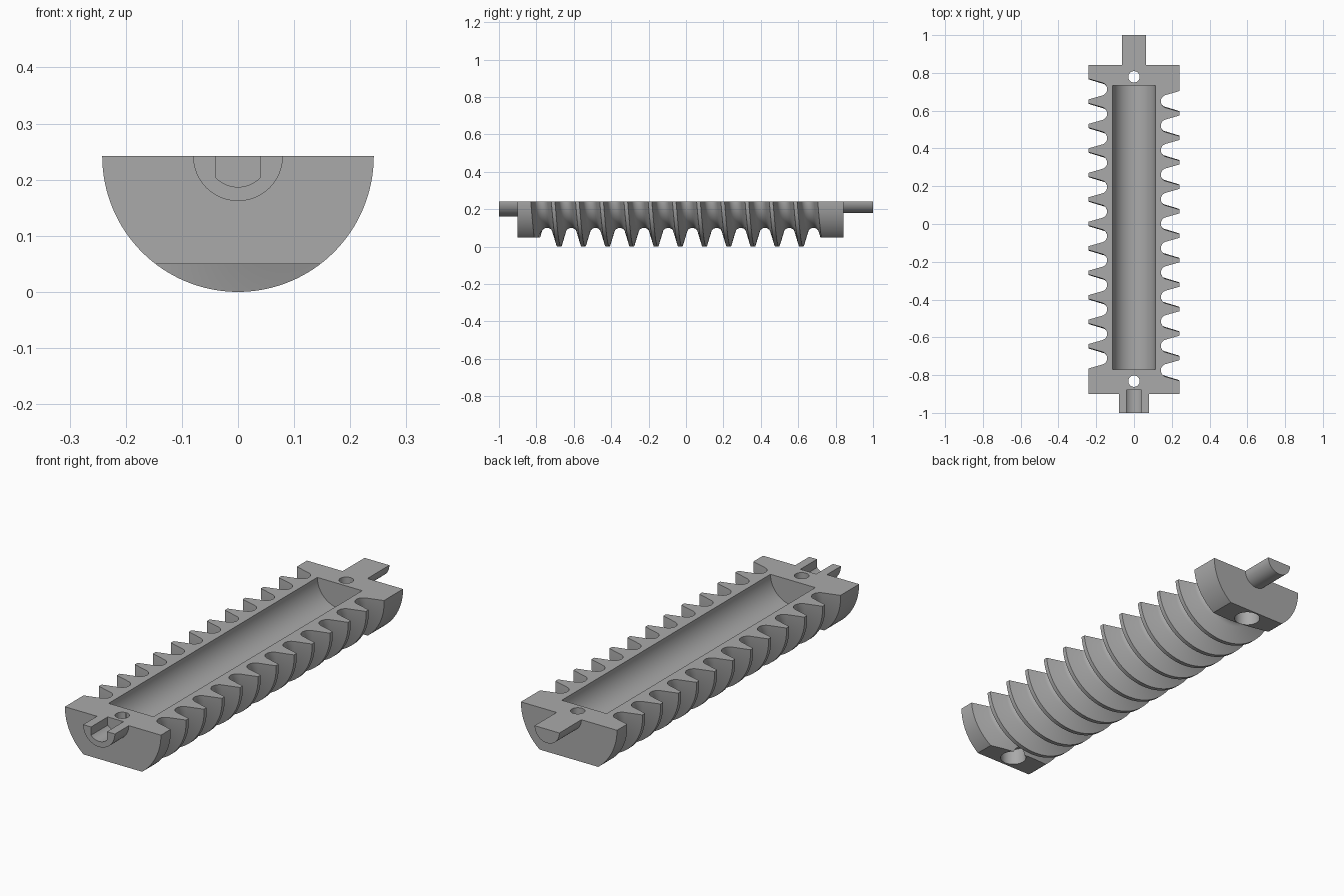
import bpy, bmesh, math
from math import sin, cos, pi, radians

if "Cube" in bpy.data.objects:
    bpy.data.objects.remove(bpy.data.objects["Cube"], do_unlink=True)

R = 0.242             # outer radius, also the height of the split plane
FRONT, BACK = -0.90, 0.842
PITCH, TURNS = 0.1295, 12
STEPS = 64

grey = bpy.data.materials.new("plain grey")
grey.use_nodes = True
grey.diffuse_color = (0.4, 0.4, 0.4, 1)
grey.node_tree.nodes["Principled BSDF"].inputs["Base Color"].default_value = (0.4, 0.4, 0.4, 1)


def finish(name, bm):
    bmesh.ops.remove_doubles(bm, verts=bm.verts, dist=1e-6)
    bmesh.ops.recalc_face_normals(bm, faces=bm.faces)
    mesh = bpy.data.meshes.new(name)
    bm.to_mesh(mesh)
    bm.free()
    mesh.materials.append(grey)
    ob = bpy.data.objects.new(name, mesh)
    bpy.context.collection.objects.link(ob)
    return ob


def prism(name, outline, lo, hi, place):
    """Extrude a 2D outline from lo to hi; place maps (u, v, depth) to xyz."""
    bm = bmesh.new()
    ends = [[bm.verts.new(place(u, v, d)) for u, v in outline] for d in (lo, hi)]
    for ring in ends:
        bm.faces.new(ring)
    n = len(outline)
    for i in range(n):
        j = (i + 1) % n
        bm.faces.new((ends[0][i], ends[0][j], ends[1][j], ends[1][i]))
    return finish(name, bm)


def along_y(u, v, d):
    return (u, d, R + v)


def along_z(u, v, d):
    return (u, v, d)


def arc(radius, start, end, n, cx=0, cy=0):
    return [(cx + radius * cos(radians(start + (end - start) * i / n)),
             cy + radius * sin(radians(start + (end - start) * i / n))) for i in range(n + 1)]


def circle(radius, cy=0):
    return arc(radius, 0, 360, 48, 0, cy)[:-1]


def cut(ob, cutters):
    for c in cutters:
        mod = ob.modifiers.new("cut", "BOOLEAN")
        mod.operation = "DIFFERENCE"
        mod.solver = "EXACT"
        mod.object = c
    bpy.context.view_layer.update()
    graph = bpy.context.evaluated_depsgraph_get()
    mesh = bpy.data.meshes.new_from_object(ob.evaluated_get(graph))
    ob.modifiers.clear()
    ob.data = mesh


# Half worm: the groove outline is swept round half a turn with a helical shift
root = [(0.055, R)] + arc(0.035, -16, -164, 12, 0, 0.177) + [(-0.055, R)]
bm = bmesh.new()
rows = []
for s in range(STEPS + 1):
    a = pi * s / STEPS
    line = [(BACK, 0), (BACK, R)]
    for k in range(TURNS):
        mid = 0.714 - PITCH * (k + a / (2 * pi))
        line += [(mid + dy, r) for dy, r in root]
    line += [(FRONT, R), (FRONT, 0)]
    rows.append([bm.verts.new((-r * cos(a), y, R - r * sin(a))) for y, r in line])
for p, q in zip(rows, rows[1:]):
    for i in range(1, len(p) - 2):
        bm.faces.new((p[i], p[i + 1], q[i + 1], q[i]))
# Flat end discs and split face
for i in (0, -1):
    rim = [row[1 if i == 0 else -2] for row in rows]
    bm.faces.new([rows[0][i]] + rim)
for row in (rows[0], rows[-1]):
    row_axis = [rows[0][-1], rows[0][0]]
    bm.faces.new(row[1:-1] + row_axis)
for row in rows[1:]:
    for i in (0, -1):
        bm.verts.remove(row[i])
body = finish("threaded_half_body", bm)

# Cutters: central trough, flats under the ends, stepped screw holes, keyed socket
half = 0.04
lip = math.degrees(math.acos(half / 0.055))
keyhole = [(half, 0.1)] + arc(0.055, -lip, lip - 180, 16) + [(-half, 0.1)]
socket = prism("socket_cutter", keyhole, -1.1, -0.88, along_y)
cutters = [prism("trough_cutter", circle(0.113), -0.769, 0.732, along_y), socket]
slab = [(-0.3, -0.5), (0.3, -0.5), (0.3, 0.05 - R), (-0.3, 0.05 - R)]
cutters.append(prism("front_flat_cutter", slab, -1.1, -0.742, along_y))
cutters.append(prism("back_flat_cutter", slab, 0.682, 1.1, along_y))
for y in (-0.832, 0.779):
    cutters.append(prism("screw_hole_cutter", circle(0.03, y), -0.1, 0.4, along_z))
    cutters.append(prism("screw_head_cutter", circle(0.056, y), -0.1, 0.125, along_z))
cut(body, cutters)

# Shaft ends
collar = prism("front_socket_collar", arc(0.08, 180, 360, 32), -1, FRONT, along_y)
cut(collar, [socket])
shaft = prism("back_shaft", arc(0.0625, 180, 360, 32), BACK, 1, along_y)

for c in cutters:
    bpy.data.objects.remove(c, do_unlink=True)

# Smooth curved walls, keep the edges crisp
bpy.ops.object.select_all(action="DESELECT")
for ob in (body, collar, shaft):
    ob.select_set(True)
bpy.context.view_layer.objects.active = body
bpy.ops.object.shade_smooth_by_angle(angle=radians(30))
